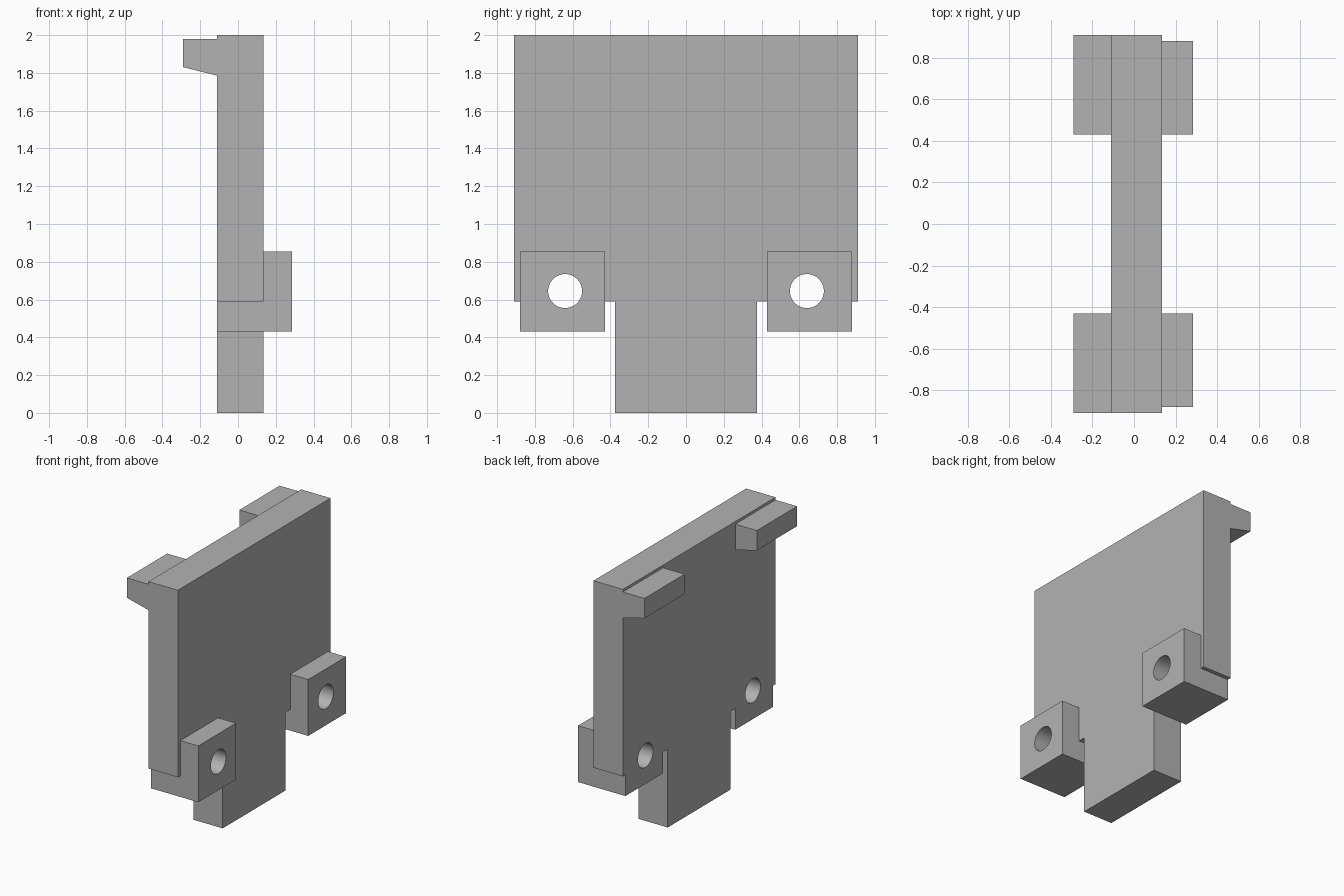
import bpy
import bmesh
from math import radians
from mathutils import Matrix, Vector

cube = bpy.data.objects.get("Cube")
if cube:
    bpy.data.objects.remove(cube, do_unlink=True)

grey = bpy.data.materials.new("plain grey")
grey.use_nodes = True
grey.diffuse_color = (0.45, 0.45, 0.45, 1)
grey.node_tree.nodes["Principled BSDF"].inputs["Base Color"].default_value = grey.diffuse_color

BACK, FACE = -0.11, 0.135      # plate thickness range in x
BLOCK_FACE = 0.285             # outer face of the mounting blocks


def finish(name, bm):
    bmesh.ops.recalc_face_normals(bm, faces=bm.faces)
    mesh = bpy.data.meshes.new(name)
    bm.to_mesh(mesh)
    bm.free()
    mesh.materials.append(grey)
    obj = bpy.data.objects.new(name, mesh)
    bpy.context.collection.objects.link(obj)
    return obj


def prism(name, points, offset):
    """Extrude a closed outline of 3D points along offset."""
    bm = bmesh.new()
    face = bm.faces.new([bm.verts.new(p) for p in points])
    top = bmesh.ops.extrude_face_region(bm, geom=[face])["geom"]
    bmesh.ops.translate(bm, vec=Vector(offset),
                        verts=[v for v in top if isinstance(v, bmesh.types.BMVert)])
    return finish(name, bm)


def box(name, low, high):
    (x0, y0, z0), (x1, y1, z1) = low, high
    return prism(name, [(x0, y0, z0), (x1, y0, z0), (x1, y1, z0), (x0, y1, z0)],
                 (0, 0, z1 - z0))


def combine(target, tool, operation):
    """Apply a boolean and discard the tool object."""
    mod = target.modifiers.new(operation, "BOOLEAN")
    mod.operation, mod.solver, mod.object = operation, "EXACT", tool
    bpy.context.view_layer.objects.active = target
    bpy.ops.object.modifier_apply(modifier=mod.name)
    bpy.data.objects.remove(tool, do_unlink=True)


# Plate with its narrow lower tab
half = [(0.375, 0), (0.375, 0.59), (0.91, 0.59), (0.91, 2)]
outline = half + [(-y, z) for y, z in reversed(half)]
plate = prism("panel_plate", [(BACK, y, z) for y, z in outline], (FACE - BACK, 0, 0))

for side in (-1, 1):
    # Mounting block running through the plate
    y0, y1 = sorted((side * 0.43, side * 0.88))
    combine(plate, box("mounting_block", (BACK, y0, 0.43), (BLOCK_FACE, y1, 0.855)), "UNION")

    # Hook with a sloping underside at the top of the back
    hook = [(0, 1.98), (-0.29, 1.98), (-0.29, 1.83), (BACK, 1.785), (0, 1.785)]
    y0, y1 = sorted((side * 0.43, side * 0.91))
    combine(plate, prism("hook", [(x, y0, z) for x, z in hook], (0, y1 - y0, 0)), "UNION")

    # Round bolt hole
    bm = bmesh.new()
    bmesh.ops.create_cone(bm, cap_ends=True, segments=48, radius1=0.09, radius2=0.09, depth=2,
                          matrix=Matrix.Translation((0, side * 0.64, 0.645))
                          @ Matrix.Rotation(radians(90), 4, "Y"))
    combine(plate, finish("hole_cutter", bm), "DIFFERENCE")

# Smooth hole walls, sharp edges elsewhere
plate.select_set(True)
bpy.context.view_layer.objects.active = plate
bpy.ops.object.shade_smooth_by_angle(angle=radians(12))
